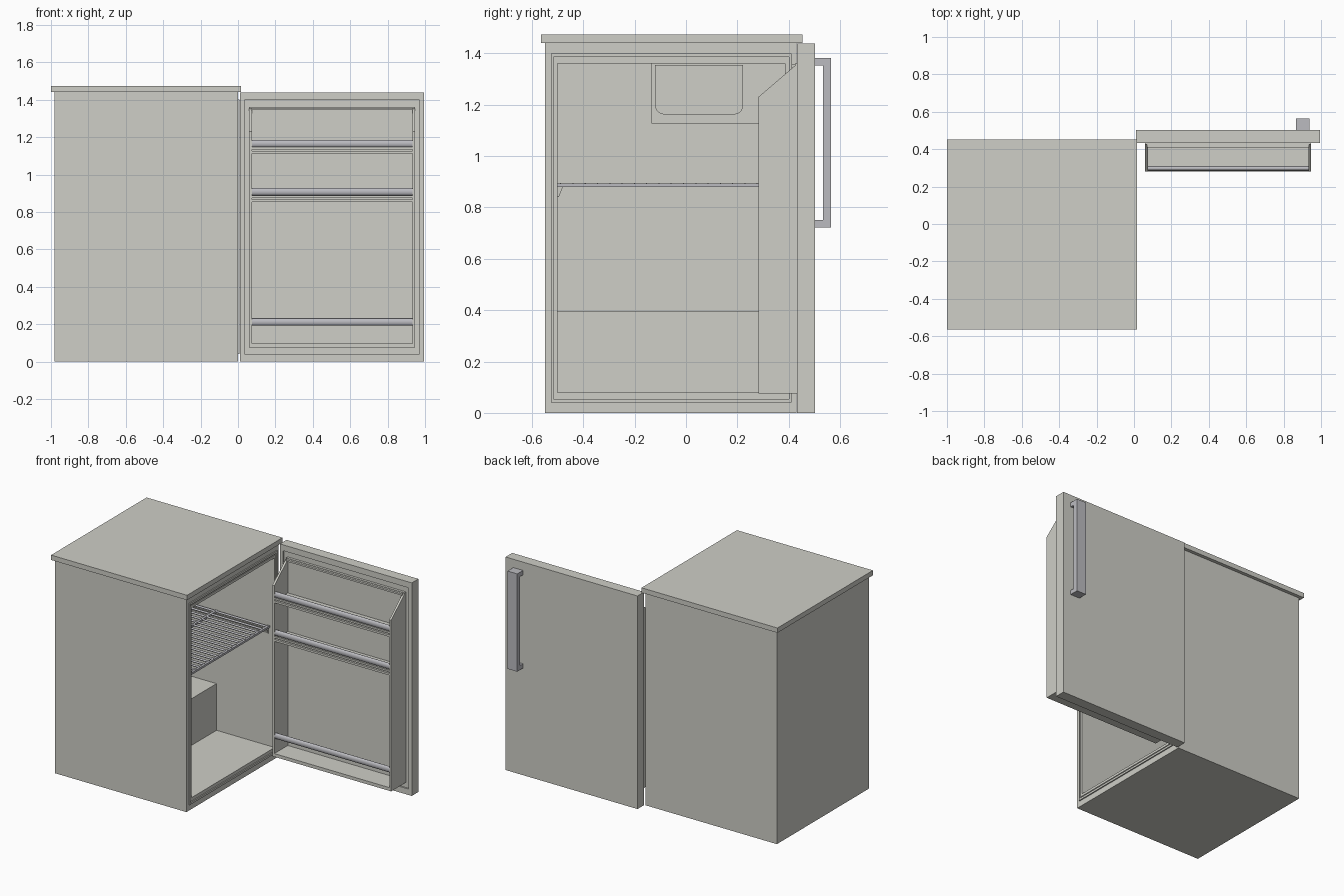
import bpy, bmesh, math
from mathutils import Vector

if "Cube" in bpy.data.objects:
    bpy.data.objects.remove(bpy.data.objects["Cube"])


def material(name, rgb):
    m = bpy.data.materials.new(name)
    m.diffuse_color = (*rgb, 1)
    m.use_nodes = True
    m.node_tree.nodes["Principled BSDF"].inputs["Base Color"].default_value = m.diffuse_color
    return m


SHELL = material("warm_grey", (0.62, 0.62, 0.57))
METAL = material("metal_grey", (0.5, 0.5, 0.53))


def finish(name, bm, mat):
    bmesh.ops.recalc_face_normals(bm, faces=bm.faces)
    me = bpy.data.meshes.new(name)
    bm.to_mesh(me)
    bm.free()
    ob = bpy.data.objects.new(name, me)
    bpy.context.collection.objects.link(ob)
    me.materials.append(mat)
    return ob


def box(name, x, y, z, mat=SHELL):
    bm = bmesh.new()
    bmesh.ops.create_cube(bm, size=1)
    for v in bm.verts:
        v.co = Vector([(r[0] + r[1]) / 2 + c * (r[1] - r[0]) for c, r in zip(v.co, (x, y, z))])
    return finish(name, bm, mat)


def nested(name, loops, place):
    """Skin through rectangles (depth, u0, u1, z0, z1), capped at both ends."""
    bm = bmesh.new()
    rings = [[bm.verts.new(place(d, u, z)) for u, z in ((a, c), (b, c), (b, e), (a, e))]
             for d, a, b, c, e in loops]
    for r, s in zip(rings, rings[1:]):
        for i in range(4):
            j = (i + 1) % 4
            bm.faces.new((r[i], r[j], s[j], s[i]))
    bm.faces.new(rings[0])
    bm.faces.new(rings[-1])
    return finish(name, bm, SHELL)


def prism(name, yz, x0, x1, mat=SHELL, smooth=False):
    """Extrude a y-z profile along x."""
    bm = bmesh.new()
    f = bm.faces.new([bm.verts.new((x0, y, z)) for y, z in yz])
    g = bmesh.ops.extrude_face_region(bm, geom=[f])["geom"]
    bmesh.ops.translate(bm, vec=(x1 - x0, 0, 0), verts=[v for v in g if isinstance(v, bmesh.types.BMVert)])
    ob = finish(name, bm, mat)
    if smooth:
        for p in ob.data.polygons:
            p.use_smooth = len(p.vertices) == 4
    return ob


def ellipse(y, z, ry, rz, n=12):
    return [(y + ry * math.cos(2 * math.pi * i / n), z + rz * math.sin(2 * math.pi * i / n)) for i in range(n)]


# Cabinet with its cavity open to +x and a raised gasket lip
outer, lip, inner = (-.55, .43, 0, 1.44), (-.525, .41, .04, 1.40), (-.50, .385, .08, 1.36)
mid0, mid1 = (-.516, .401, .054, 1.386), (-.511, .396, .063, 1.377)
nested("cabinet", [(-.98, *outer), (0, *outer), (0, *lip), (.008, *lip), (.008, *mid0), (0, *mid0),
                   (0, *mid1), (.004, *mid1), (.004, *inner), (-.90, *inner)],
       lambda d, u, z: (d, u, z))
box("worktop", (-1, .015), (-.565, .453), (1.44, 1.473))

# Interior: rear step and freezer compartment
box("rear_step", (-.90, -.43), (-.50, .385), (.08, .395))
box("freezer_box", (-.90, -.59), (-.135, .385), (1.127, 1.36))
arc = [(math.cos(a), math.sin(a)) for a in [math.pi / 2 * i / 5 for i in range(6)]]
r = .035
profile = [(-.12, 1.355)] + [(-.12 + r - r * c, 1.162 + r - r * s) for c, s in arc]
profile += [(.222 - r + r * c, 1.162 + r - r * s) for c, s in reversed(arc)] + [(.222, 1.355)]
prism("freezer_flap", profile, -.59, -.58)

# Wire shelf and its side supports
N = 19
for i in range(N):
    y = -.488 + i * (.861 / (N - 1))
    prism("shelf_wire", ellipse(y, .888, .007, .007, 8), -.88, -.04, METAL, True)
for x in (-.88, -.43, -.04):
    box("shelf_cross_rod", (x - .008, x + .008), (-.50, .385), (.879, .893), METAL)
for wall, s in ((-.50, 1), (.385, -1)):
    prism("shelf_support", [(wall, .84), (wall + s * .005, .84), (wall + s * .02, .879), (wall, .879)], -.88, -.04)

# Door slab, opened 90 degrees, with a gasket groove on its inner face
d_out, d_a, d_b = (.01, .995, 0, 1.438), (.035, .97, .04, 1.398), (.06, .945, .075, 1.36)
nested("door", [(.503, *d_out), (.432, *d_out), (.432, *d_a), (.442, *d_a), (.442, *d_b), (.425, *d_b)],
       lambda d, u, z: (u, d, z))

# Door liner: two side cheeks, floor, top strip
cheek = [(.43, .075), (.282, .075), (.282, 1.23), (.43, 1.357)]
for x in (.06, .932):
    prism("door_cheek", cheek, x, x + .014)
box("door_floor", (.07, .936), (.282, .43), (.075, .097))
box("door_liner_top", (.07, .936), (.41, .43), (1.345, 1.357))

# Door shelves and retaining rails
for z in (.853, 1.113):
    box("door_shelf", (.07, .936), (.284, .43), (z, z + .014))
    box("door_shelf_lip", (.07, .936), (.284, .296), (z + .022, z + .034))
for z in (.212, .908, 1.165):
    prism("door_rail", ellipse(.297, z, .012, .02), .07, .936, METAL, True)

# Handle
box("handle_bar", (.865, .937), (.533, .565), (.722, 1.382), METAL)
for z in (.722, 1.352):
    box("handle_mount", (.865, .937), (.503, .535), (z, z + .03), METAL)
